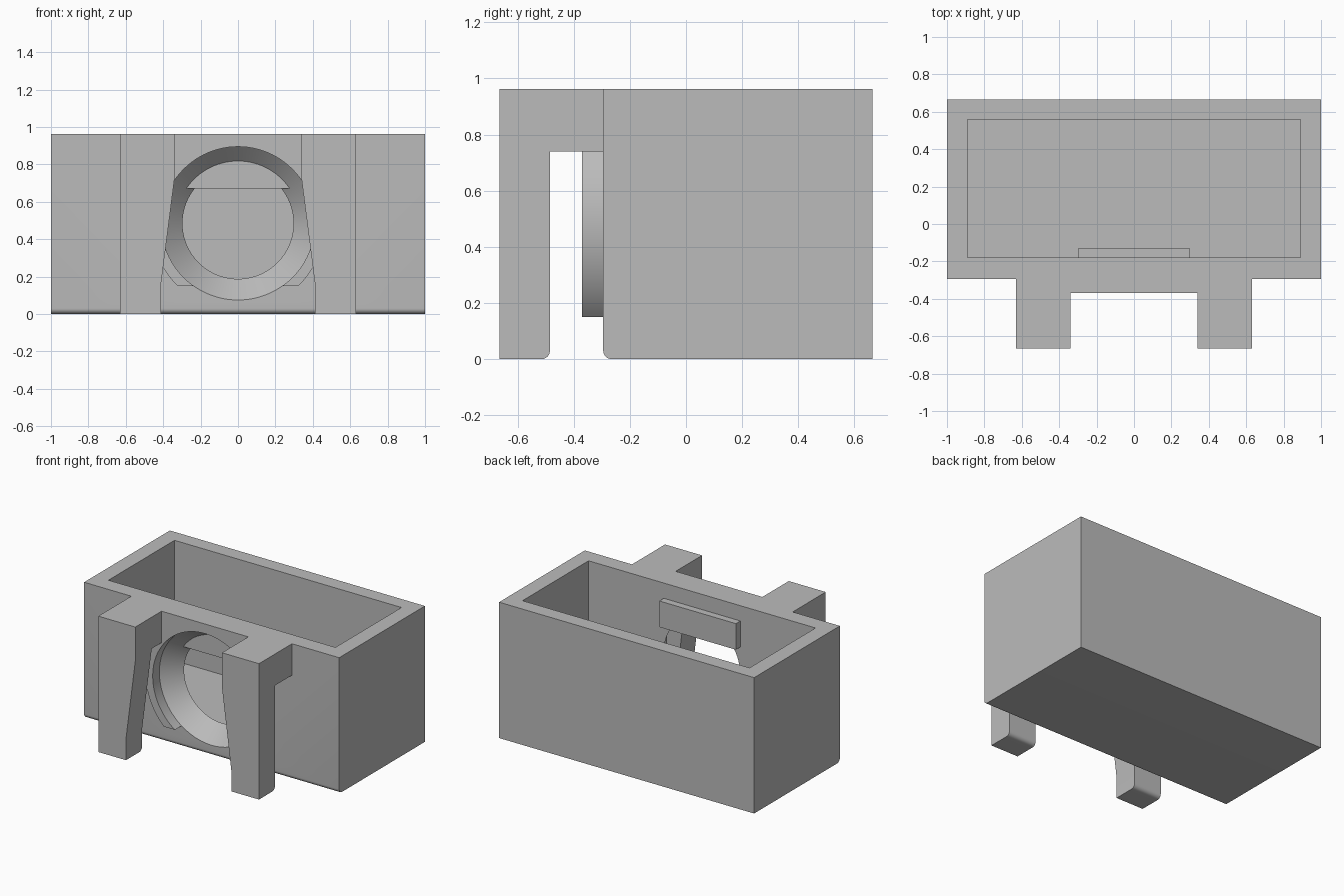
import bpy, bmesh, math
from math import sin, cos, radians, pi

if "Cube" in bpy.data.objects:
    bpy.data.objects.remove(bpy.data.objects["Cube"], do_unlink=True)

grey = bpy.data.materials.new("plain grey")
grey.use_nodes = True
grey.diffuse_color = (0.5, 0.5, 0.5, 1)
grey.node_tree.nodes["Principled BSDF"].inputs["Base Color"].default_value = (0.5, 0.5, 0.5, 1)

TOP, BORE_Z = 0.963, 0.485
FRONT, BACK, ARM_FRONT = -0.295, 0.665, -0.665


def finish(name, bm):
    bmesh.ops.recalc_face_normals(bm, faces=bm.faces)
    mesh = bpy.data.meshes.new(name)
    bm.to_mesh(mesh)
    bm.free()
    mesh.materials.append(grey)
    obj = bpy.data.objects.new(name, mesh)
    bpy.context.collection.objects.link(obj)
    return obj


def prism(name, outline, axis, start, end):
    """Extrude a (y, z) outline along x, or an (x, z) outline along y."""
    bm = bmesh.new()
    place = (lambda t, u, v: (t, u, v)) if axis == "x" else (lambda t, u, v: (u, t, v))
    face = bm.faces.new([bm.verts.new(place(start, u, v)) for u, v in outline])
    ext = bmesh.ops.extrude_face_region(bm, geom=[face])
    moved = [g for g in ext["geom"] if isinstance(g, bmesh.types.BMVert)]
    bmesh.ops.translate(bm, verts=moved, vec=place(end - start, 0, 0))
    return finish(name, bm)


def box(name, x, y, z):
    return prism(name, [(y[0], z[0]), (y[1], z[0]), (y[1], z[1]), (y[0], z[1])], "x", *x)


def arc(u, v, r, a0, a1, steps):
    angles = [radians(a0 + (a1 - a0) * i / steps) for i in range(steps + 1)]
    return [(u + r * cos(a), v + r * sin(a)) for a in angles]


def lathe_y(name, profile, steps=96):
    """Solid of revolution about the bore axis from (y, radius) pairs."""
    bm = bmesh.new()
    rings = [[bm.verts.new((r * cos(2 * pi * i / steps), y, BORE_Z + r * sin(2 * pi * i / steps)))
              for i in range(steps)] for y, r in profile]
    for a, b in zip(rings, rings[1:]):
        for i in range(steps):
            j = (i + 1) % steps
            bm.faces.new((a[i], a[j], b[j], b[i]))
    bm.faces.new(rings[0])
    bm.faces.new(rings[-1])
    return finish(name, bm)


def select_only(obj):
    bpy.ops.object.select_all(action="DESELECT")
    obj.select_set(True)
    bpy.context.view_layer.objects.active = obj


def combine(obj, tool, operation):
    select_only(obj)
    mod = obj.modifiers.new(operation.lower(), "BOOLEAN")
    mod.operation, mod.object, mod.solver = operation, tool, "EXACT"
    bpy.ops.object.modifier_apply(modifier=mod.name)


# Open box with a rounded lower front edge
R = 0.03
body = prism("open_box", arc(FRONT + R, R, R, 180, 270, 8)
             + [(BACK, 0), (BACK, TOP), (FRONT, TOP)], "x", -1, 1)
cavity = box("cavity_cutter", (-0.89, 0.89), (-0.18, 0.56), (0.11, 1.2))
combine(body, cavity, "DIFFERENCE")

# Boss and bridge on the front wall, flat at the bottom
r_boss = 0.465
low = math.degrees(math.asin((0.15 - BORE_Z) / r_boss))
high = math.degrees(math.acos(0.34 / r_boss))
side = arc(0, BORE_Z, r_boss, low, high, 32) + [(0.34, TOP)]
boss = prism("front_boss", side + [(-x, z) for x, z in reversed(side)], "y", -0.37, FRONT)

# Bore: straight through the boss, tapered through the wall
bore = lathe_y("bore_cutter", [(-0.45, 0.41), (FRONT, 0.41), (-0.18, 0.297), (-0.16, 0.297)])
for part in (body, boss):
    combine(part, bore, "DIFFERENCE")

# Stop plate closing the top of the bore from inside
plate = box("stop_plate", (-0.3, 0.3), (-0.217, -0.13), (0.67, 0.855))

# Hooked arms: side profile trimmed by the tapered front profile
parts = [body, boss, plate]
hook = [(ARM_FRONT, 0)] + arc(-0.485 - R, R, R, 270, 360, 8) + [
    (-0.485, 0.74), (FRONT, 0.74), (FRONT, TOP), (ARM_FRONT, TOP)]
taper = [(0.34, 1.1), (0.34, 0.72), (0.413, 0.15), (0.413, -0.1), (0.63, -0.1), (0.63, 1.1)]
trims = []
for name, s in (("left_arm", 1), ("right_arm", -1)):
    arm = prism(name, hook, "x", s * 0.2, s * 0.8)
    trim = prism(name + "_trim", [(s * x, z) for x, z in taper], "y", -0.8, 0)
    combine(arm, trim, "INTERSECT")
    parts.append(arm)
    trims.append(trim)

for tool in [cavity, bore] + trims:
    bpy.data.objects.remove(tool, do_unlink=True)

for part in parts:
    select_only(part)
    bpy.ops.object.shade_smooth_by_angle(angle=radians(30))
